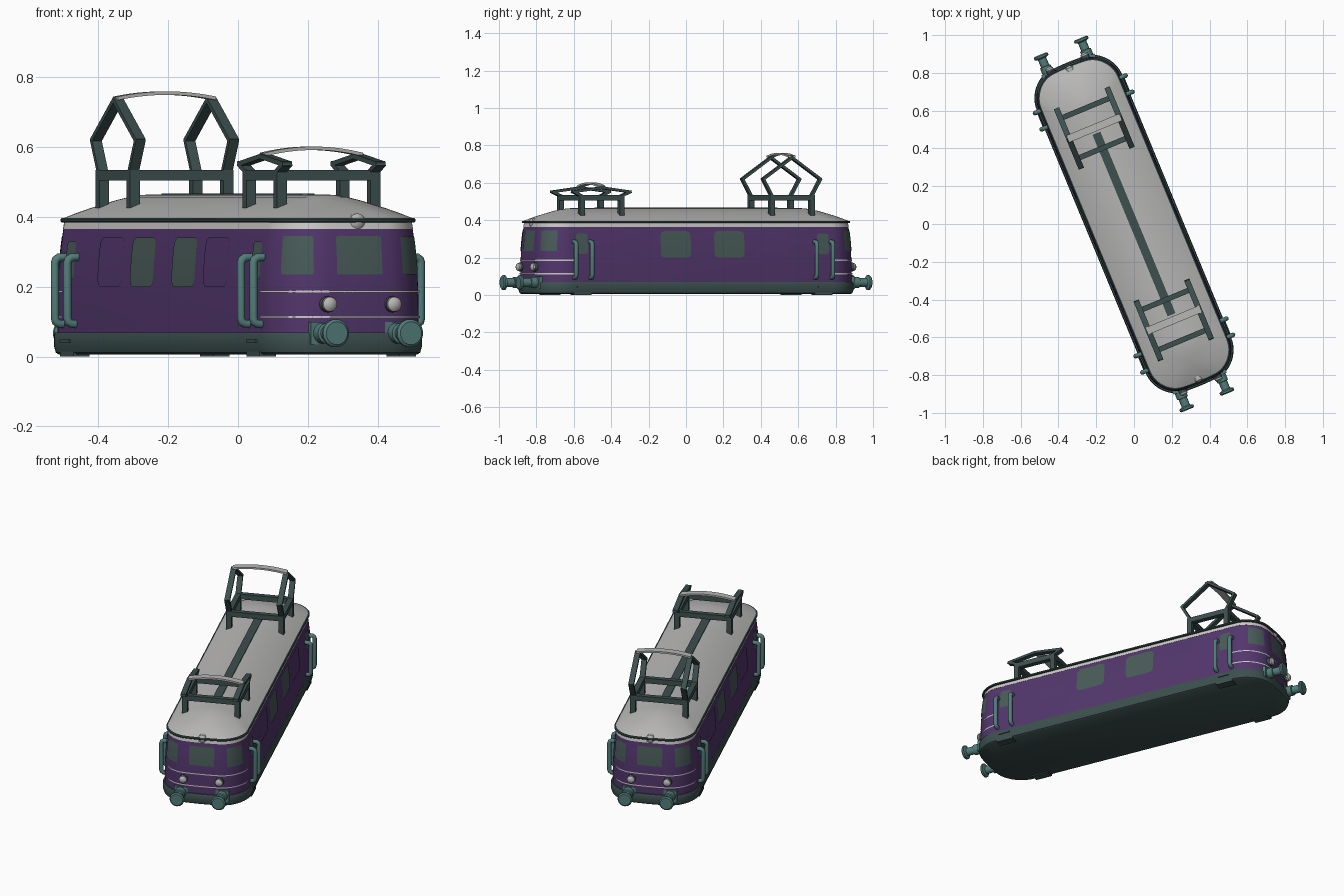
import bpy, bmesh, math
from mathutils import Vector, Matrix

if "Cube" in bpy.data.objects:
    bpy.data.objects.remove(bpy.data.objects["Cube"])

TURN = math.radians(22.5)      # whole engine stands turned about z


def material(name, rgb):
    m = bpy.data.materials.new(name)
    m.diffuse_color = (*rgb, 1)
    m.use_nodes = True
    m.node_tree.nodes["Principled BSDF"].inputs["Base Color"].default_value = m.diffuse_color
    return m


GREEN = material("dark green", (0.045, 0.08, 0.076))
GLASS = material("window green", (0.065, 0.105, 0.098))
TEAL = material("teal", (0.085, 0.205, 0.195))
PURPLE = material("purple", (0.085, 0.037, 0.15))
GREY = material("roof grey", (0.48, 0.475, 0.47))
WHITE = material("light trim", (0.6, 0.59, 0.58))


def finish(name, bm, mat, smooth=True):
    bmesh.ops.recalc_face_normals(bm, faces=bm.faces)
    me = bpy.data.meshes.new(name)
    bm.to_mesh(me)
    bm.free()
    ob = bpy.data.objects.new(name, me)
    bpy.context.collection.objects.link(ob)
    me.materials.append(mat)
    if smooth:
        bpy.context.view_layer.objects.active = ob
        bpy.ops.object.select_all(action='DESELECT')
        ob.select_set(True)
        bpy.ops.object.shade_smooth_by_angle(angle=math.radians(35))
    return ob


# Plan outline: rounded rectangle with slightly bowed ends
W, L, R, BOW = 0.245, 0.905, 0.15, 0.02
ARC = W - R + R * math.pi / 2          # path length where the side begins


def plan(w, l, r, s):
    """Quarter outline; s runs from the middle of the end to the side."""
    if s <= W - R:
        u, v = s / (W - R) * (w - r), l
    elif s <= ARC:
        t = (s - W + R) / R
        u, v = w - r + r * math.sin(t), l - r + r * math.cos(t)
    else:
        u, v = w, (l - r) * (1 - (s - ARC) / (L - R))
    return u, v + (BOW * (1 - (u / w) ** 2) if s <= ARC else 0)


def ring(w, l, r, z):
    q = [plan(w, l, r, (W - R) * i / 4) for i in range(4)]
    q += [plan(w, l, r, W - R + (ARC - W + R) * i / 12) for i in range(13)]
    full = q + [(u, -v) for u, v in reversed(q)]
    full += [(-u, -v) for u, v in q[1:]] + [(-u, v) for u, v in reversed(q[1:])]
    return [(u, v, z) for u, v in full]


def loft(name, sections, mat):
    bm = bmesh.new()
    rings = [[bm.verts.new(p) for p in ring(*s)] for s in sections]
    n = len(rings[0])
    for a, b in zip(rings, rings[1:]):
        for i in range(n):
            bm.faces.new((a[i], a[(i + 1) % n], b[(i + 1) % n], b[i]))
    bm.faces.new(rings[0])
    bm.faces.new(rings[-1])
    bmesh.ops.remove_doubles(bm, verts=bm.verts, dist=1e-5)
    return finish(name, bm, mat)


def inset(d, z):
    return (W - d, L - d, R - d, z)


def wall(z):
    """How far the purple wall leans in at height z."""
    return 0.010 + 0.020 * max(0, (z - 0.1) / 0.285) ** 2.5


loft("base_skirt", [inset(.014, .006), inset(.005, .012), inset(0, .03), inset(0, .062), inset(.004, .069)], GREEN)
loft("body_wall", [inset(wall(z), z) for z in (.06, .12, .18, .24, .28, .31, .34, .366)], PURPLE)
loft("eaves_band", [inset(wall(z) - .001, z) for z in (.365, .375, .386)], WHITE)
loft("rain_gutter", [inset(.021, .385), inset(.018, .388), inset(.018, .393), inset(.022, .397)], GREEN)
roof = []
for t in (1, .96, .9, .82, .72, .6, .46, .3, .15, .04):
    w = .221 * t
    roof.append((w, .882 - .25 * (1 - t), min(.125, w * .95), .395 + .07 * (1 - t ** 1.8)))
loft("roof", roof, GREY)


def patch(name, s0, s1, z0, z1, mat, su=1, sv=1, corner=.0, lift=.0025):
    """Thin plate following the wall, with rounded corners."""
    bm = bmesh.new()
    cols, n, rows = [], 20, 5
    for i in range(n + 1):
        s = s0 + (s1 - s0) * (1 - math.cos(math.pi * i / n)) / 2
        e = min(s - s0, s1 - s)
        k = corner - math.sqrt(max(0, corner ** 2 - (corner - e) ** 2)) if e < corner else 0
        col = []
        for j in range(rows + 1):
            z = z0 + k + (z1 - z0 - 2 * k) * j / rows
            d = wall(z) - lift
            u, v = plan(W - d, L - d, R - d, abs(s))
            col.append(bm.verts.new((math.copysign(u, s) * su, v * sv, z)))
        cols.append(col)
    for a, b in zip(cols, cols[1:]):
        for j in range(rows):
            bm.faces.new((a[j], b[j], b[j + 1], a[j + 1]))
    return finish(name, bm, mat)


def box(name, size, loc, mat):
    bm = bmesh.new()
    bmesh.ops.create_cube(bm, size=1, matrix=Matrix.Translation(loc) @ Matrix.Diagonal((*size, 1)))
    return finish(name, bm, mat, False)


def lathe(name, u, z, profile, sv, mat):
    """Round part on an axis along the engine; profile is (radius, v)."""
    bm = bmesh.new()
    n, rings = 24, []
    for r, v in profile:
        rings.append([bm.verts.new((u + r * math.cos(a), v * sv, z + r * math.sin(a)))
                      for a in (2 * math.pi * i / n for i in range(n))])
    for a, b in zip(rings, rings[1:]):
        for i in range(n):
            bm.faces.new((a[i], a[(i + 1) % n], b[(i + 1) % n], b[i]))
    bm.faces.new(rings[0])
    bm.faces.new(rings[-1])
    return finish(name, bm, mat)


def tube(name, pts, r, mat):
    cu = bpy.data.curves.new(name, 'CURVE')
    cu.dimensions, cu.bevel_depth, cu.bevel_resolution, cu.use_fill_caps = '3D', r, 3, True
    sp = cu.splines.new('POLY')
    sp.points.add(len(pts) - 1)
    for p, c in zip(sp.points, pts):
        p.co = (*c, 1)
    ob = bpy.data.objects.new(name, cu)
    bpy.context.collection.objects.link(ob)
    bpy.ops.object.select_all(action='DESELECT')
    ob.select_set(True)
    bpy.context.view_layer.objects.active = ob
    bpy.ops.object.convert(target='MESH')
    ob.data.materials.clear()
    ob.data.materials.append(mat)
    bpy.ops.object.shade_smooth_by_angle(angle=math.radians(50))


def beam(name, p, q, width, thick, mat):
    """Flat bar between two points lying in a plane of constant u."""
    p, q = Vector(p), Vector(q)
    d = (q - p).normalized()
    x = Vector((1, 0, 0))
    m = Matrix((x, d, x.cross(d))).transposed().to_4x4()
    bm = bmesh.new()
    bmesh.ops.create_cube(bm, size=1, matrix=Matrix.Translation((p + q) / 2) @ m
                          @ Matrix.Diagonal((width, (q - p).length + thick * .6, thick, 1)))
    finish(name, bm, mat, False)


SIDE0 = ARC + L - R                    # path length at the middle of the side
for sv in (-1, 1):
    # cab ends: windows, trim lines, lamps and buffers
    patch("end_window", -.07, .07, .235, .345, GLASS, 1, sv, .006)
    lathe("roof_lamp", 0, .386, [(.024, .85), (.024, .895), (.016, .902), (.004, .905)], sv, GREY)
    for su in (-1, 1):
        patch("corner_window", .142, .245, .235, .345, GLASS, su, sv, .006)
        for z in (.114, .186):
            patch("trim_line", 0, .345, z - .003, z + .003, WHITE, su, sv, lift=.004)
        lathe("lamp_housing", su * .1, .15, [(.023, .88), (.023, .925)], sv, GREEN)
        lathe("lamp_glass", su * .1, .15, [(.022, .92), (.021, .932), (.013, .939), (.003, .941)], sv, GREY)
        box("buffer_plate", (.075, .02, .065), (su * .115, sv * .905, .067), TEAL)
        lathe("buffer", su * .115, .067, [(.03, .88), (.03, .95), (.023, .952), (.023, .995),
                                          (.04, 1.002), (.04, 1.012), (.033, 1.018)], sv, TEAL)
        # cab door: window, handrails and steps
        c = SIDE0 - .697
        patch("door_window", c - .033, c + .033, .22, .33, GLASS, su, sv, .014)
        for v in (.65, .743):
            path = [(.225, .285), (.248, .284), (.257, .278), (.26, .268),
                    (.26, .11), (.257, .1), (.248, .094), (.225, .093)]
            tube("handrail", [(su * u, sv * v, z) for u, z in path], .012, TEAL)
        box("lower_step", (.05, .1, .014), (su * .217, sv * .697, .007), GREEN)
        box("upper_step", (.03, .07, .008), (su * .235, sv * .697, .045), GREEN)
        # side windows and blind panels
        c = SIDE0 - .155
        patch("side_window", c - .087, c + .087, .2, .342, GLASS, su, sv, .025)
        c = SIDE0 - .395
        patch("blind_panel", c - .09, c + .09, .2, .342, PURPLE, su, sv, .025)

# roof walkway
box("roof_walkway", (.045, 1.04, .012), (0, 0, .462), GREEN)


def pantograph(cv, elbow_z, top_z, bow):
    for su in (-1, 1):
        u = su * .145
        for sv in (-1, 1):
            v = cv + sv * .115
            box("pantograph_leg", (.03, .028, .11), (u, v, .46), GREEN)
            beam("lower_arm", (u, v, .53), (u, cv + sv * .165, elbow_z), .03, .014, GREEN)
            beam("upper_arm", (u, cv + sv * .165, elbow_z), (u, cv, top_z), .03, .014, GREEN)
        box("frame_rail", (.03, .258, .03), (u, cv, .52), GREEN)
    for sv in (-1, 1):
        box("frame_crossbar", (.32, .028, .03), (0, cv + sv * .115, .52), GREEN)
    # bowed contact strip
    bm = bmesh.new()
    rows = []
    for i in range(17):
        t = i / 8 - 1
        z = top_z + bow * (1 - t * t)
        rows.append([bm.verts.new((t * .152, cv + dv, z + dz))
                     for dv, dz in ((-.02, 0), (.02, 0), (.02, .01), (-.02, .01))])
    for a, b in zip(rows, rows[1:]):
        for k in range(4):
            bm.faces.new((a[k], a[(k + 1) % 4], b[(k + 1) % 4], b[k]))
    bm.faces.new(rows[0])
    bm.faces.new(rows[-1])
    finish("contact_strip", bm, GREY)


pantograph(.55, .62, .735, .015)       # raised, at the back
pantograph(-.55, .552, .574, .018)     # lowered, at the front

for ob in bpy.data.objects:
    ob.rotation_euler.z = TURN
